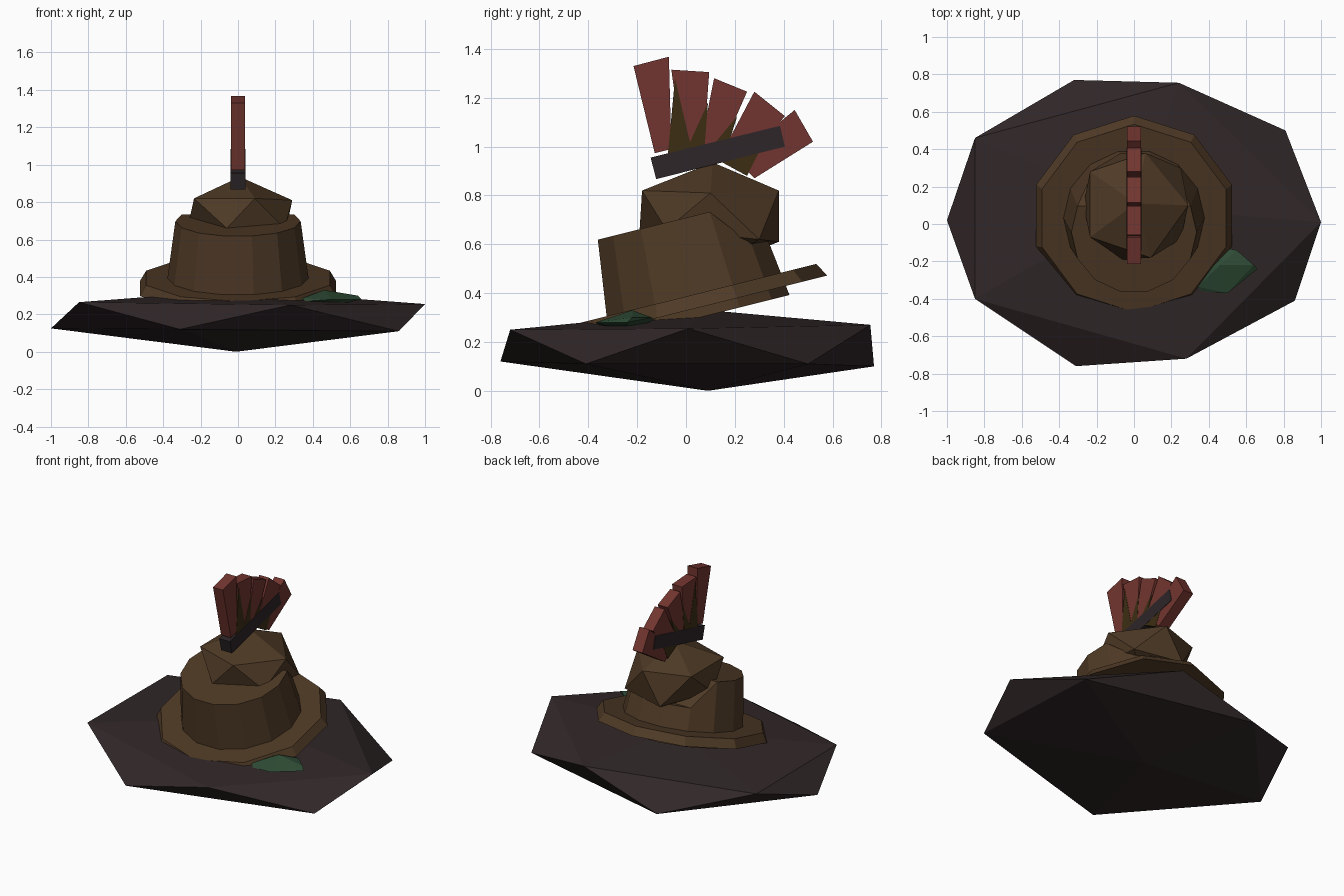
import bpy, bmesh
from math import sin, cos, pi, radians
from mathutils import Matrix

if "Cube" in bpy.data.objects:
    bpy.data.objects.remove(bpy.data.objects["Cube"], do_unlink=True)


def material(name, rgb):
    m = bpy.data.materials.new(name)
    m.use_nodes = True
    m.diffuse_color = (*rgb, 1)
    m.node_tree.nodes["Principled BSDF"].inputs["Base Color"].default_value = (*rgb, 1)
    return m


STONE = material("dark stone", (0.03, 0.02, 0.021))
BROWN = material("worn brown", (0.078, 0.042, 0.019))
RED = material("feather red", (0.17, 0.036, 0.029))
OLIVE = material("dark olive", (0.047, 0.027, 0.007))
GREEN = material("moss green", (0.027, 0.07, 0.035))
IRON = material("dark iron", (0.026, 0.019, 0.021))


def finish(name, bm, mat, matrix=Matrix()):
    bmesh.ops.recalc_face_normals(bm, faces=bm.faces)
    mesh = bpy.data.meshes.new(name)
    bm.to_mesh(mesh)
    bm.free()
    mesh.materials.append(mat)
    obj = bpy.data.objects.new(name, mesh)
    obj.matrix_world = matrix
    bpy.context.collection.objects.link(obj)
    return obj


def hull(name, points, mat, matrix=Matrix()):
    """Faceted convex solid around a few points."""
    bm = bmesh.new()
    for p in points:
        bm.verts.new(p)
    bmesh.ops.convex_hull(bm, input=bm.verts)
    bmesh.ops.dissolve_limit(bm, angle_limit=0.01, verts=bm.verts, edges=bm.edges)
    return finish(name, bm, mat, matrix)


def slab(name, outline, half, mat):
    """Flat (y, z) outline given thickness along x."""
    return hull(name, [(x, y, z) for x in (-half, half) for y, z in outline], mat)


def ring(n, r, z, phase=0.0):
    angles = [(i + phase) * 2 * pi / n for i in range(n)]
    return [(r * sin(a), r * cos(a), z) for a in angles]


# Stone base: squashed twenty-sided lump
hull("stone_base", [
    (0, 0.09, 0.33), (-0.01, 0.09, 0),
    (-0.85, 0.46, 0.26), (0.24, 0.755, 0.27), (1, 0.01, 0.255),
    (0.28, -0.72, 0.25), (-0.85, -0.4, 0.265),
    (-1, 0.02, 0.125), (-0.32, 0.77, 0.1), (0.81, 0.5, 0.11),
    (0.86, -0.41, 0.11), (-0.31, -0.76, 0.12)], STONE)

# Tilted frame shared by the brim and the crown
TILT = Matrix.Translation((0, 0.055, 0.30)) @ Matrix.Rotation(radians(14), 4, "X")

# Brim: ten-sided bevelled disc
hull("brim", ring(10, 0.55, 0.04) + ring(10, 0.517, 0.097), BROWN, TILT)

# Crown: tapered wall whose rear panels are cut low
bm = bmesh.new()
N = 14
REAR = (0, 1, N - 2, N - 1)
low = [bm.verts.new(p) for p in ring(N, 0.39, 0, 0.5)]
high_pts, cut_pts = ring(N, 0.335, 0.41, 0.5), ring(N, 0.358, 0.24, 0.5)
high = [bm.verts.new(cut_pts[i] if i in REAR else high_pts[i]) for i in range(N)]
for i in range(N):
    j = (i + 1) % N
    bm.faces.new((low[i], low[j], high[j], high[i]))
bm.faces.new(low)
bm.faces.new(high[2:N - 2])
bm.faces.new((high[1], high[2], high[N - 3], high[N - 2]))
bm.faces.new((high[0], high[1], high[N - 2], high[N - 1]))
finish("crown", bm, BROWN, TILT)

# Dome: faceted lump rising out of the crown
hull("dome", [
    (0.01, 0.11, 0.935), (0.01, 0.1, 0.5),
    (-0.235, 0.28, 0.82), (0.06, 0.38, 0.82), (0.29, 0.1, 0.81),
    (0.09, -0.18, 0.82), (-0.235, -0.07, 0.82),
    (0.25, 0.3, 0.62), (-0.07, 0.38, 0.61), (-0.27, 0.1, 0.66),
    (-0.06, -0.19, 0.66), (0.25, -0.08, 0.66)], BROWN)

# Crest: fan of tapered feathers
feathers = [
    [(-0.215, 1.33), (-0.07, 1.368), (-0.06, 0.99), (-0.128, 0.973)],
    [(-0.06, 1.315), (0.095, 1.305), (0.07, 0.96), (-0.01, 0.95)],
    [(0.115, 1.28), (0.25, 1.225), (0.13, 0.95), (0.05, 0.95)],
    [(0.28, 1.225), (0.405, 1.125), (0.24, 0.93), (0.14, 0.96)],
    [(0.445, 1.15), (0.52, 1.02), (0.28, 0.87), (0.2, 0.95)]]
for i, outline in enumerate(feathers):
    slab(f"feather_{i + 1}", outline, 0.037, RED)

# Dark spikes between the feathers
spikes = [
    [(-0.075, 0.96), (-0.045, 1.28), (0.025, 0.98)],
    [(-0.01, 0.96), (0.09, 1.18), (0.075, 0.98)],
    [(0.08, 0.97), (0.21, 1.125), (0.17, 1.0)],
    [(0.14, 0.94), (0.25, 0.88), (0.3, 0.98)]]
for i, outline in enumerate(spikes):
    slab(f"spike_{i + 1}", outline, 0.0385, OLIVE)

# Holder bar across the foot of the crest
slab("crest_bar", [(-0.145, 0.955), (0.385, 1.085), (0.405, 1.0), (-0.122, 0.867)], 0.04, IRON)

# Moss clump on the stone
hull("moss", [
    (0.46, -0.22, 0.33), (0.34, -0.335, 0.285), (0.36, -0.36, 0.27),
    (0.5, -0.37, 0.28), (0.66, -0.24, 0.28), (0.64, -0.22, 0.3),
    (0.55, -0.14, 0.3), (0.5, -0.13, 0.29), (0.39, -0.23, 0.3),
    (0.48, -0.25, 0.24)], GREEN)
